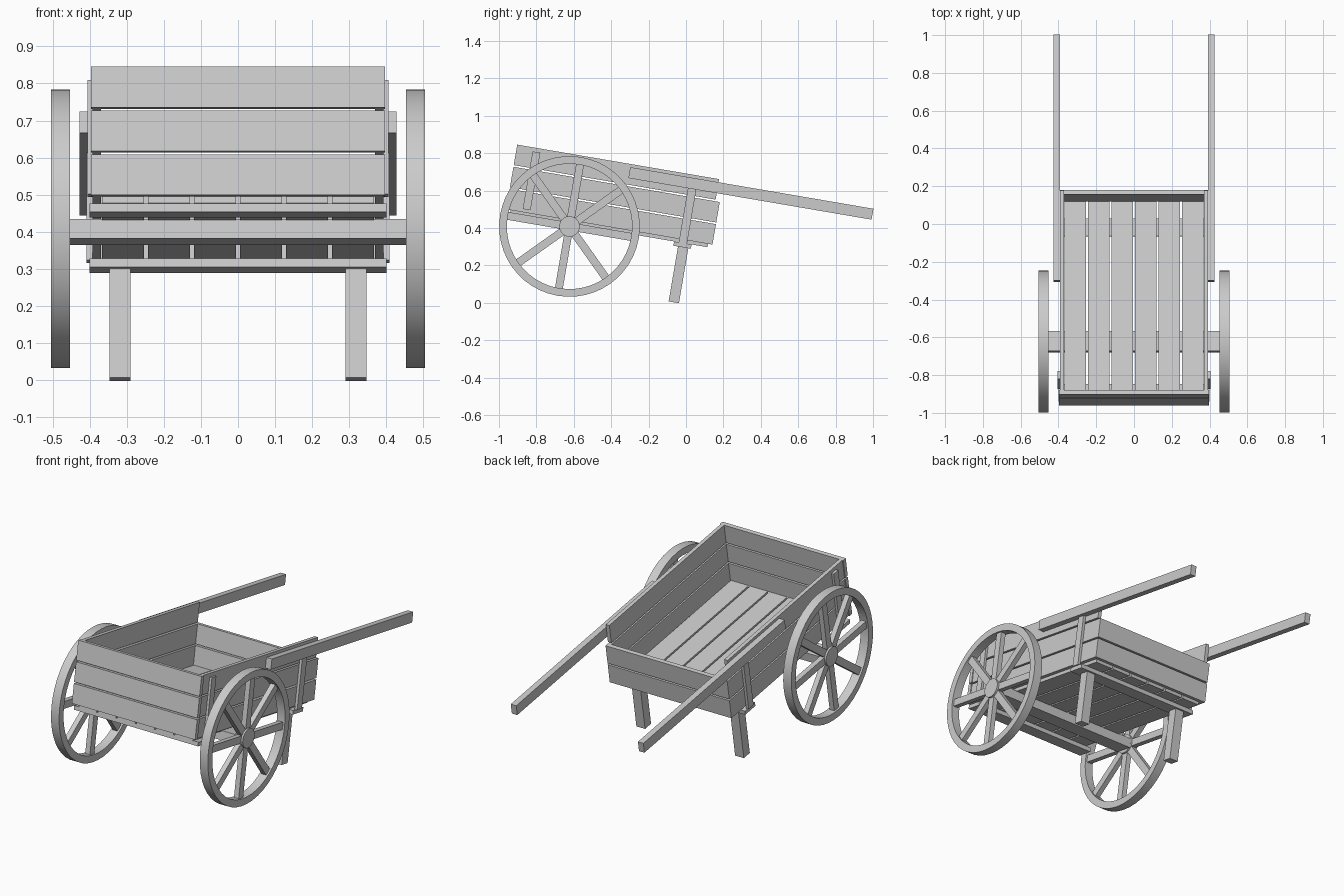
import bpy, bmesh
from math import radians, pi
from mathutils import Matrix, Vector

if "Cube" in bpy.data.objects:
    bpy.data.objects.remove(bpy.data.objects["Cube"])

# Cart frame: origin at the wheel centre, tipped down towards the handles
TILT = Matrix.Translation((0, -0.623, 0.408)) @ Matrix.Rotation(radians(-9.7), 4, 'X')


def finish(name, bm, smooth=False):
    bmesh.ops.recalc_face_normals(bm, faces=bm.faces)
    me = bpy.data.meshes.new(name)
    bm.to_mesh(me)
    bm.free()
    ob = bpy.data.objects.new(name, me)
    bpy.context.collection.objects.link(ob)
    ob.matrix_world = TILT
    if smooth:
        bpy.ops.object.select_all(action='DESELECT')
        ob.select_set(True)
        bpy.context.view_layer.objects.active = ob
        bpy.ops.object.shade_smooth_by_angle(angle=radians(30))
    return ob


def add_box(bm, x, y, z, turn=Matrix()):
    """Add a box given its min/max along each cart axis."""
    mid = Vector([(a + b) / 2 for a, b in (x, y, z)])
    size = [b - a for a, b in (x, y, z)]
    m = turn @ Matrix.Translation(mid) @ Matrix.Diagonal((*size, 1))
    bmesh.ops.create_cube(bm, size=1, matrix=m)


def box(name, x, y, z):
    bm = bmesh.new()
    add_box(bm, x, y, z)
    return finish(name, bm)


def both(name, x, y, z):
    """The same box on the left and right sides."""
    box(name + "_right", x, y, z)
    box(name + "_left", (-x[1], -x[0]), y, z)


# Floor planks
for i in range(6):
    cx = (i - 2.5) * 0.124
    box(f"floor_plank_{i + 1}", (cx - 0.057, cx + 0.057), (-0.325, 0.746), (0.015, 0.036))

# Side, front and rear boards; the rear is one board lower
for i in range(3):
    z = (0.033 + i * 0.12, 0.144 + i * 0.12)
    both(f"side_board_{i + 1}", (0.37, 0.392), (-0.325, 0.746), z)
    box(f"front_board_{i + 1}", (-0.397, 0.397), (-0.349, -0.325), z)
    if i < 2:
        box(f"rear_board_{i + 1}", (-0.392, 0.392), (0.746, 0.77), z)

# Upright cleats on the sides
both("front_cleat", (0.392, 0.406), (-0.262, -0.22), (0.05, 0.362))
both("rear_cleat", (0.392, 0.408), (0.59, 0.635), (0.015, 0.309))

# Beams under the floor and the axle
box("front_crossbeam", (-0.4, 0.4), (-0.32, -0.23), (-0.008, 0.015))
box("rear_crossbeam", (-0.4, 0.4), (0.565, 0.66), (-0.008, 0.015))
box("axle_beam", (-0.455, 0.455), (-0.053, 0.053), (-0.035, 0.018))

# Legs and handles
both("leg", (0.29, 0.346), (0.59, 0.646), (-0.306, 0.0))
both("handle", (0.392, 0.427), (0.267, 1.586), (0.308, 0.367))


def wheel(side, s):
    x0, x1 = 0.453, 0.505
    # Rim: rectangular section spun round the axle
    bm = bmesh.new()
    section = [(x0, 0.335), (x1, 0.335), (x1, 0.376), (x0, 0.376)]
    vs = [bm.verts.new((s * x, 0, r)) for x, r in section]
    edges = [bm.edges.new((vs[i], vs[(i + 1) % 4])) for i in range(4)]
    bmesh.ops.spin(bm, geom=vs + edges, cent=(0, 0, 0), axis=(1, 0, 0),
                   angle=2 * pi, steps=48, use_merge=True)
    bmesh.ops.remove_doubles(bm, verts=bm.verts, dist=1e-4)
    finish("wheel_rim_" + side, bm, True)
    # Hub
    bm = bmesh.new()
    m = Matrix.Translation((s * (x0 + x1) / 2, 0, 0)) @ Matrix.Rotation(pi / 2, 4, 'Y')
    bmesh.ops.create_cone(bm, cap_ends=True, segments=24, radius1=0.055,
                          radius2=0.055, depth=x1 - x0, matrix=m)
    finish("wheel_hub_" + side, bm, True)
    # Eight spokes
    bm = bmesh.new()
    xs = sorted((s * 0.464, s * 0.494))
    for k in range(8):
        add_box(bm, xs, (-0.021, 0.021), (0.04, 0.34), Matrix.Rotation(k * pi / 4, 4, 'X'))
    finish("wheel_spokes_" + side, bm)


wheel("right", 1)
wheel("left", -1)
